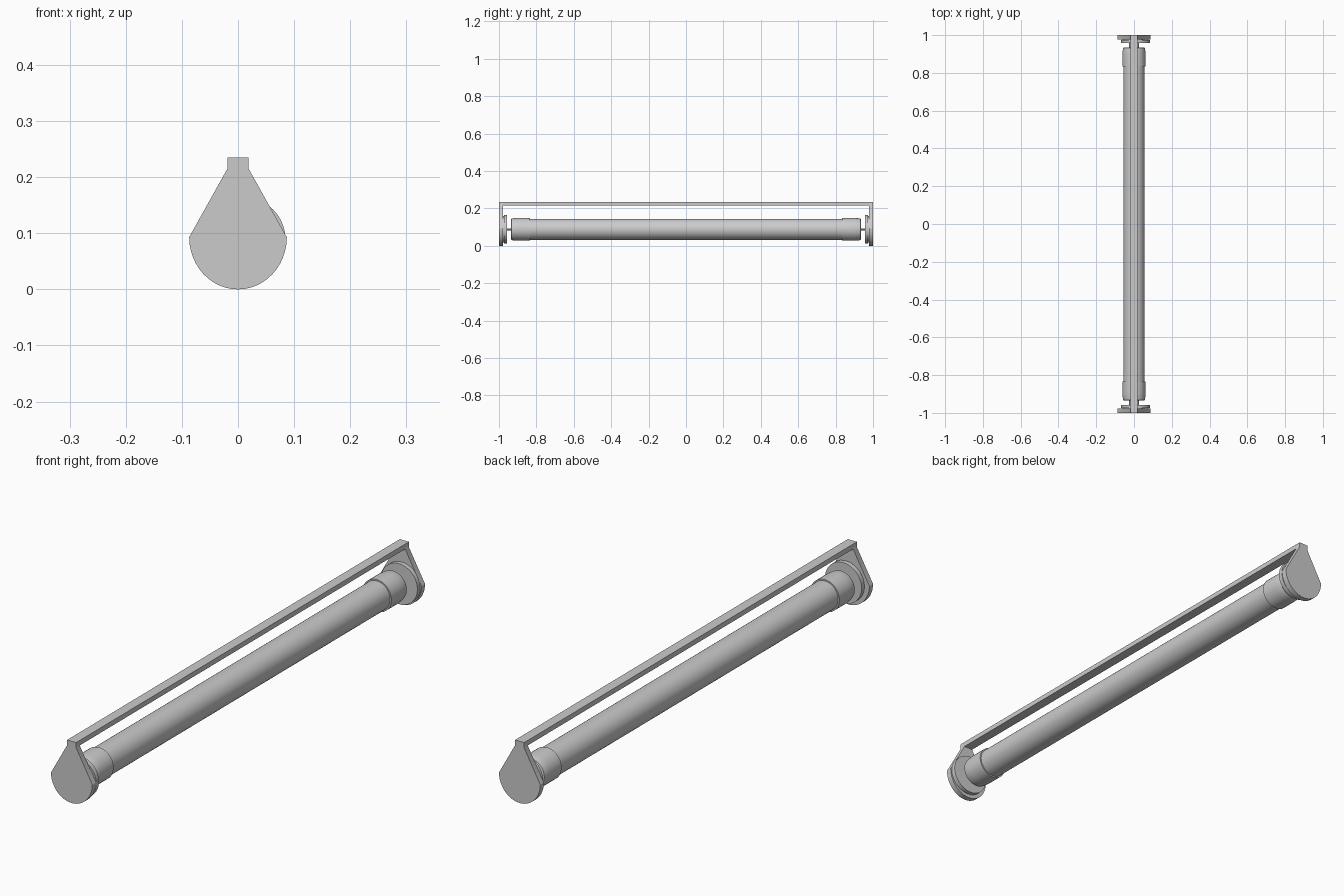
import bpy, bmesh, math

if "Cube" in bpy.data.objects:
    bpy.data.objects.remove(bpy.data.objects["Cube"])

CZ = 0.088  # height of the tube axis


def finish(name, bm, smooth=True):
    bmesh.ops.recalc_face_normals(bm, faces=bm.faces[:])
    me = bpy.data.meshes.new(name)
    bm.to_mesh(me)
    bm.free()
    ob = bpy.data.objects.new(name, me)
    bpy.context.collection.objects.link(ob)
    if smooth:
        bpy.ops.object.select_all(action='DESELECT')
        ob.select_set(True)
        bpy.context.view_layer.objects.active = ob
        bpy.ops.object.shade_smooth_by_angle(angle=math.radians(30))
    return ob


def lathe(name, profile, x=0.0, n=40):
    """Closed solid turned around a y axis; profile is (y, radius) pairs."""
    bm = bmesh.new()
    rings = []
    for y, r in profile:
        rings.append([bm.verts.new((x + r * math.cos(2 * math.pi * i / n), y,
                                    CZ + r * math.sin(2 * math.pi * i / n))) for i in range(n)])
    for a, b in zip(rings, rings[1:]):
        for i in range(n):
            bm.faces.new((a[i], a[(i + 1) % n], b[(i + 1) % n], b[i]))
    bm.faces.new(rings[0])
    bm.faces.new(rings[-1])
    return finish(name, bm)


def extrude(name, outline, y0, y1, smooth=True):
    """Prism along y from an (x, z) outline."""
    bm = bmesh.new()
    f = bm.faces.new([bm.verts.new((x, y0, z)) for x, z in outline])
    ext = bmesh.ops.extrude_face_region(bm, geom=[f])
    for v in ext['geom']:
        if isinstance(v, bmesh.types.BMVert):
            v.co.y = y1
    return finish(name, bm, smooth)


# Teardrop end plate outline: neck, sloping shoulders, elliptical bottom
drop = [(0.019, 0.235), (-0.019, 0.235), (-0.019, 0.215)]
for i in range(25):
    t = math.pi + math.pi * i / 24
    drop.append((0.087 * math.cos(t), 0.093 + 0.093 * math.sin(t)))
drop.append((0.019, 0.215))

# Top bar joining the plates
extrude("top_bar", [(-0.019, 0.216), (0.019, 0.216), (0.019, 0.235), (-0.019, 0.235)],
        -0.978, 0.978, False)

# Glass tube
lathe("tube", [(-0.84, 0.056), (0.84, 0.056)])

for s, side in ((-1, "front"), (1, "back")):
    extrude(side + "_end_plate", drop, s * 1.0, s * 0.978)
    # Round lamp socket, slightly off centre
    lathe(side + "_socket", [(s * 0.98, 0.070), (s * 0.974, 0.070), (s * 0.974, 0.077),
                             (s * 0.957, 0.077)], x=0.008)
    # Tube end cap with rounded outer rim
    lathe(side + "_tube_cap", [(s * 0.935, 0.053), (s * 0.933, 0.057), (s * 0.925, 0.059),
                               (s * 0.90, 0.061), (s * 0.835, 0.061)])
    # Pair of contact pins
    for px, lr in ((-0.022, "left"), (0.022, "right")):
        lathe(f"{side}_{lr}_pin", [(s * 0.965, 0.005), (s * 0.93, 0.005)], x=px, n=12)
